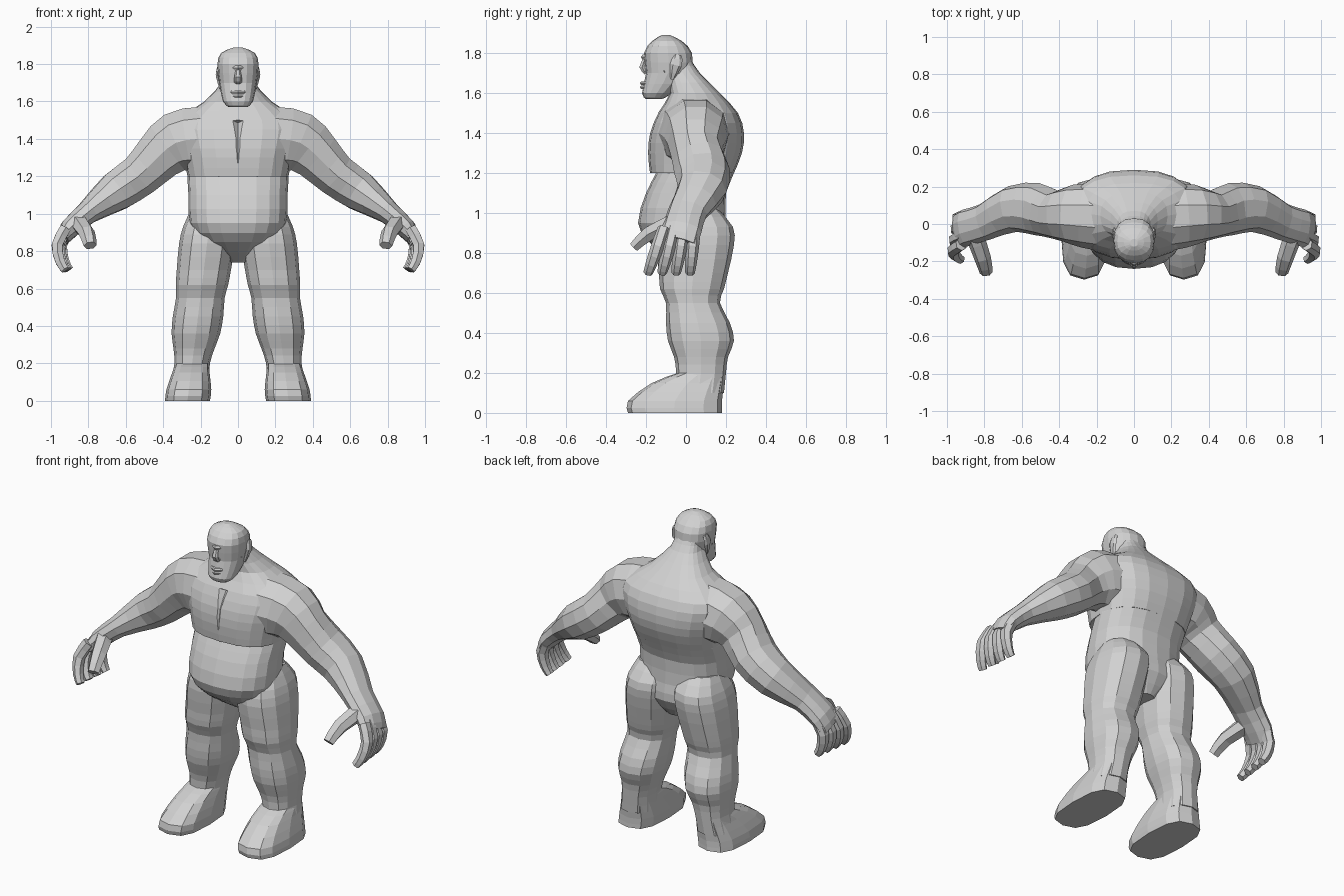
import bpy
import bmesh
from math import cos, sin, pi, copysign
from mathutils import Vector

default_cube = bpy.data.objects.get("Cube")
if default_cube:
    bpy.data.objects.remove(default_cube, do_unlink=True)

GREY = (.64, .64, .64, 1)
clay = bpy.data.materials.new("light_grey")
clay.use_nodes = True
clay.diffuse_color = GREY
for node in clay.node_tree.nodes:
    if node.type == 'BSDF_PRINCIPLED':
        node.inputs["Base Color"].default_value = GREY


def unit_ring(sides, power):
    """Points of a rounded-square outline; a lower power is squarer."""
    for k in range(sides):
        c, s = cos(2 * pi * k / sides), sin(2 * pi * k / sides)
        yield copysign(abs(c) ** power, c), copysign(abs(s) ** power, s)


def refine(rows):
    """Add a curved in-between section after every given section."""
    rows = [Vector(row) for row in rows]
    result = []
    for i, (this, following) in enumerate(zip(rows, rows[1:])):
        before, after = rows[max(i - 1, 0)], rows[min(i + 2, len(rows) - 1)]
        middle = (this + following) / 2
        result += [this, middle + (middle - (before + after) / 2) / 8]
    return result + rows[-1:]


def skin(name, rings, side):
    """Join a stack of rings into a closed flat-shaded object."""
    mesh = bpy.data.meshes.new(name)
    bm = bmesh.new()
    loops = [[bm.verts.new((p[0] * side, p[1], p[2])) for p in ring] for ring in rings]
    count = len(loops[0])
    for low, high in zip(loops, loops[1:]):
        for k in range(count):
            j = (k + 1) % count
            bm.faces.new((low[k], low[j], high[j], high[k]))
    bm.faces.new(loops[0])
    bm.faces.new(loops[-1])
    bmesh.ops.recalc_face_normals(bm, faces=bm.faces)
    bm.to_mesh(mesh)
    bm.free()
    mesh.materials.append(clay)
    obj = bpy.data.objects.new(name, mesh)
    bpy.context.collection.objects.link(obj)
    return obj


def stack(name, levels, sides=12, power=.85, side=1, centre=0, lean=0):
    """Horizontal sections: height, half width, front y, back y."""
    rings = []
    for z, half, front, back in refine(levels):
        x, y, depth = centre - lean * z, (front + back) / 2, (back - front) / 2
        rings.append([(x + half * u, y + depth * v, z) for u, v in unit_ring(sides, power)])
    return skin(name, rings, side)


def limb(name, path, sides=10, power=.95, side=1, across=(0, 1, 0)):
    """Sections square to a path: x, y, z, thickness radius, width radius."""
    path = refine(path)
    points = [Vector(p[:3]) for p in path]
    rings = []
    for i, (point, p) in enumerate(zip(points, path)):
        before, after = points[max(i - 1, 0)], points[min(i + 1, len(points) - 1)]
        along = (after - before).normalized()
        wide = Vector(across)
        wide = (wide - along * wide.dot(along)).normalized()
        thick = along.cross(wide)
        rings.append([point + wide * p[4] * u + thick * p[3] * v
                      for u, v in unit_ring(sides, power)])
    return skin(name, rings, side)


def face_arc(name, half, front, z, radius, bend):
    """Thin ridge wrapped across the face."""
    limb(name, [(half * t, front + bend * t * t, z, radius, radius) for t in (-1, 0, 1)],
         sides=6)


# Waist and belly
stack("belly", [
    (.74, .06, -.02, .14), (.85, .2, -.18, .21), (.95, .26, -.24, .2),
    (1.1, .265, -.2, .2), (1.2, .27, -.15, .24), (1.3, .26, -.12, .24),
], sides=20)

# Chest, rounded back and sloping neck
chest = stack("chest", [
    (1.2, .27, -.18, .24), (1.3, .29, -.19, .28), (1.4, .32, -.18, .29),
    (1.5, .32, -.14, .26), (1.6, .18, -.08, .17), (1.7, .09, -.1, .07), (1.76, .08, -.1, .03),
], sides=20, power=.78)

# Groove between the chest muscles
cutter = limb("chest_groove_cutter", [
    (0, -.14, 1.5, .03, .03), (0, -.19, 1.4, .02, .02), (0, -.19, 1.26, .003, .003),
], sides=4, power=1, across=(1, 0, 0))
cutter.hide_render = True
cutter.hide_viewport = True
groove = chest.modifiers.new("groove", 'BOOLEAN')
groove.operation = 'DIFFERENCE'
groove.object = cutter

# Head
stack("head", [
    (1.57, .05, -.2, -.12), (1.6, .08, -.22, -.07), (1.7, .1, -.2, .02),
    (1.8, .11, -.21, .03), (1.86, .09, -.17, -.02), (1.89, .02, -.12, -.08),
], sides=16)

# Face
limb("nose", [(0, -.2, 1.78, .01, .01), (0, -.22, 1.73, .015, .02), (0, -.2, 1.7, .01, .02)],
     sides=6, across=(1, 0, 0))
face_arc("brow", .09, -.21, 1.78, .015, .09)
face_arc("cheekbones", .09, -.2, 1.71, .015, .1)
face_arc("upper_lip", .05, -.22, 1.65, .01, .04)
face_arc("lower_lip", .04, -.22, 1.63, .01, .04)

for side, word in ((1, "left"), (-1, "right")):
    limb(word + "_ear", [(.09, -.07, 1.67, .01, .01), (.11, -.05, 1.74, .01, .03),
                         (.1, -.04, 1.79, .01, .02)], sides=6, side=side)

    # Arm from inside the chest over the shoulder to the palm
    limb(word + "_arm", [
        (.06, .03, 1.39, .17, .18), (.2, .04, 1.4, .18, .18), (.33, .05, 1.38, .17, .16),
        (.42, .05, 1.31, .14, .13), (.52, .08, 1.21, .12, .14), (.65, .08, 1.12, .11, .125),
        (.8, .01, 1.01, .065, .1), (.9, -.02, .92, .055, .1), (.94, -.04, .86, .035, .1),
    ], side=side)

    # Fingers fan out forward and curl inward
    for i, finger in enumerate(("little", "ring", "middle", "index")):
        root, tip = .04 - .05 * i, .02 - .07 * i
        path = []
        for t in (0, .4, .8, 1):
            x = .9 + .008 * i + .045 * sin(pi * t)
            radius = .034 - .01 * t ** 3
            path.append((x, root + (tip - root) * t, .92 - .22 * t, radius, radius))
        limb(f"{word}_{finger}_finger", path, sides=6, side=side)
    limb(word + "_thumb", [
        (.86, -.04, .96, .05, .05), (.81, -.18, .9, .04, .045), (.79, -.26, .83, .028, .035),
    ], sides=6, side=side, across=(1, 0, 0))

    # Leg with buttock, knee and calf bulges, leaning outward to the ankle
    stack(word + "_leg", [
        (1.02, .11, -.06, .16), (.93, .14, -.13, .235), (.84, .15, -.15, .24),
        (.7, .145, -.135, .21), (.62, .14, -.13, .19), (.55, .13, -.1, .17),
        (.45, .135, -.1, .22), (.36, .13, -.09, .24), (.28, .11, -.06, .21),
        (.2, .095, -.05, .2), (.1, .1, -.07, .19),
    ], side=side, centre=.27, lean=.125)

    # Foot with a flat sole and sloping instep
    stack(word + "_foot", [
        (0, .12, -.29, .18), (.06, .12, -.29, .18), (.15, .1, -.17, .19), (.2, .09, -.04, .19),
    ], power=.7, side=side, centre=.27, lean=.12)
